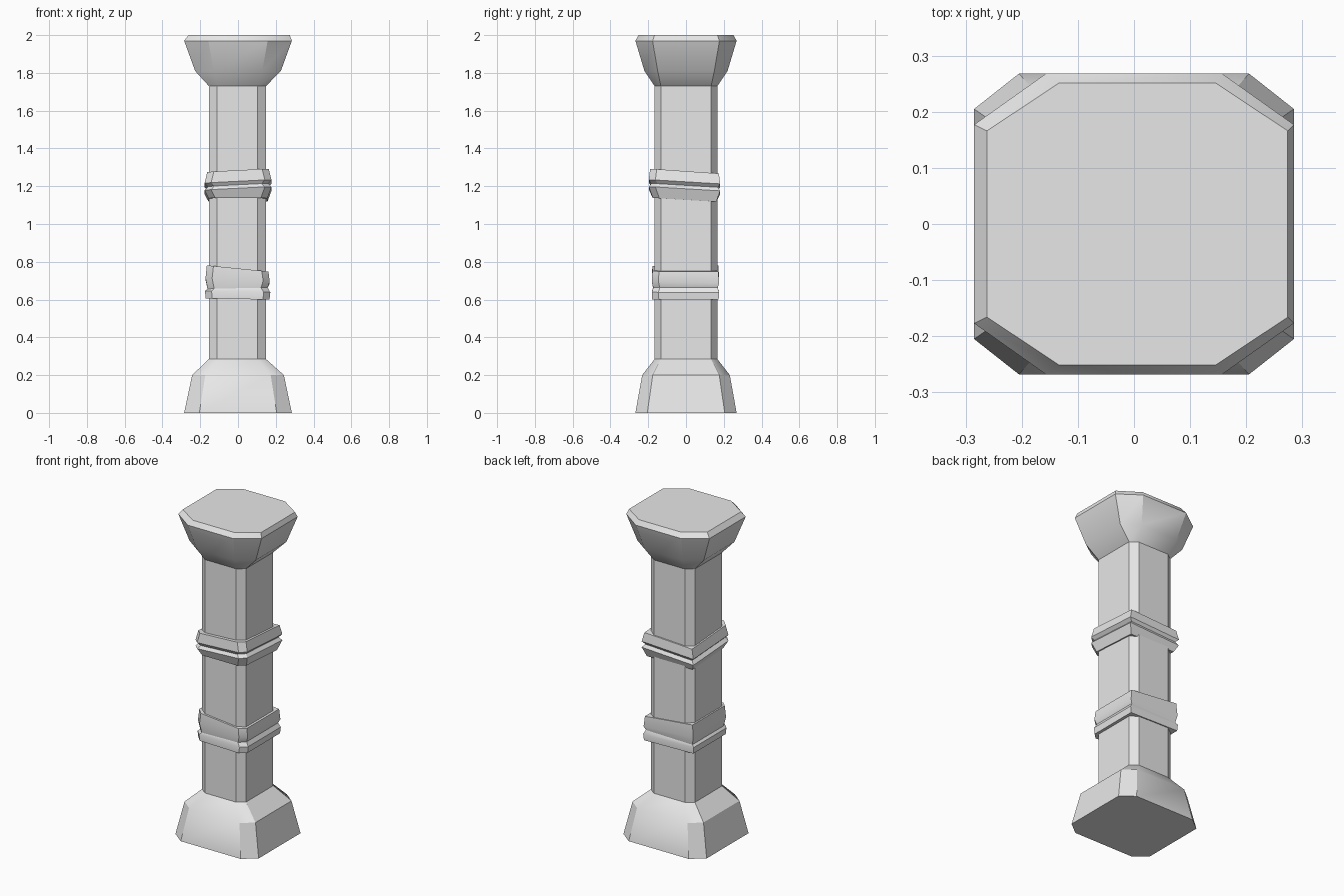
import bpy
import bmesh
from math import radians

cube = bpy.data.objects.get("Cube")
if cube:
    bpy.data.objects.remove(cube, do_unlink=True)

stone = bpy.data.materials.new("pale_stone")
stone.use_nodes = True
stone.diffuse_color = (0.8, 0.8, 0.8, 1)
stone.node_tree.nodes["Principled BSDF"].inputs["Base Color"].default_value = (0.8, 0.8, 0.8, 1)


def octagon(hx, hy, fx, fy, z, cx=0):
    """Chamfered rectangle: half sizes hx, hy with flat half widths fx, fy."""
    pts = [(fx, -hy), (hx, -fy), (hx, fy), (fx, hy),
           (-fx, hy), (-hx, fy), (-hx, -fy), (-fx, -hy)]
    return [(x + cx, y, z) for x, y in pts]


def band_outline(hx, hy, z, centre, tilt, cut=0.035):
    """Rectangle with chamfered front corners and square back corners."""
    pts = [(hx - cut, -hy), (hx, cut - hy), (hx, hy),
           (-hx, hy), (-hx, cut - hy), (cut - hx, -hy)]
    return [(x + centre[0], y + centre[1], z + x * tilt[0] + y * tilt[1]) for x, y in pts]


def loft(name, sections, bottom=True, top=True):
    bm = bmesh.new()
    rows = [[bm.verts.new(p) for p in s] for s in sections]
    n = len(rows[0])
    for low, high in zip(rows, rows[1:]):
        for i in range(n):
            j = (i + 1) % n
            bm.faces.new((low[i], low[j], high[j], high[i]))
    if bottom:
        bm.faces.new(rows[0][::-1])
    if top:
        bm.faces.new(rows[-1])
    mesh = bpy.data.meshes.new(name)
    bm.to_mesh(mesh)
    bm.free()
    mesh.materials.append(stone)
    obj = bpy.data.objects.new(name, mesh)
    bpy.context.collection.objects.link(obj)
    bpy.ops.object.select_all(action="DESELECT")
    obj.select_set(True)
    bpy.context.view_layer.objects.active = obj
    bpy.ops.object.shade_smooth_by_angle(angle=radians(30))
    return obj


def shaft_section(z):
    return octagon(0.151, 0.166, 0.107, 0.133, z, -0.003)


# Flared foot, straight shaft and flared capital
loft("base", [octagon(0.285, 0.268, 0.205, 0.205, 0),
              octagon(0.243, 0.232, 0.173, 0.176, 0.2),
              shaft_section(0.285)], top=False)
loft("shaft", [shaft_section(0.285), shaft_section(1.73)], bottom=False, top=False)
loft("capital", [shaft_section(1.73),
                 octagon(0.227, 0.22, 0.128, 0.15, 1.81),
                 octagon(0.285, 0.268, 0.157, 0.177, 1.97),
                 octagon(0.268, 0.251, 0.14, 0.166, 2.0, 0.006)], bottom=False)

# Tilted bands around the shaft: rows of (half x, half y, height, x tilt, y tilt)
upper = [(0.156, 0.168, 1.128, 0.0, -0.06),
         (0.177, 0.189, 1.178, 0.05, -0.06),
         (0.160, 0.177, 1.197, 0.05, -0.06),
         (0.177, 0.189, 1.215, 0.05, -0.06),
         (0.163, 0.182, 1.272, 0.05, -0.07)]
lower = [(0.169, 0.176, 0.603, -0.02, 0.0),
         (0.173, 0.178, 0.642, -0.02, 0.0),
         (0.159, 0.171, 0.66, 0.02, 0.0),
         (0.170, 0.178, 0.70, -0.05, -0.03),
         (0.163, 0.175, 0.765, -0.1, 0.0)]
for name, rows, centre in (("upper_band", upper, (0, -0.008)),
                           ("lower_band", lower, (-0.002, -0.003))):
    loft(name, [band_outline(hx, hy, z, centre, (tx, ty)) for hx, hy, z, tx, ty in rows])
